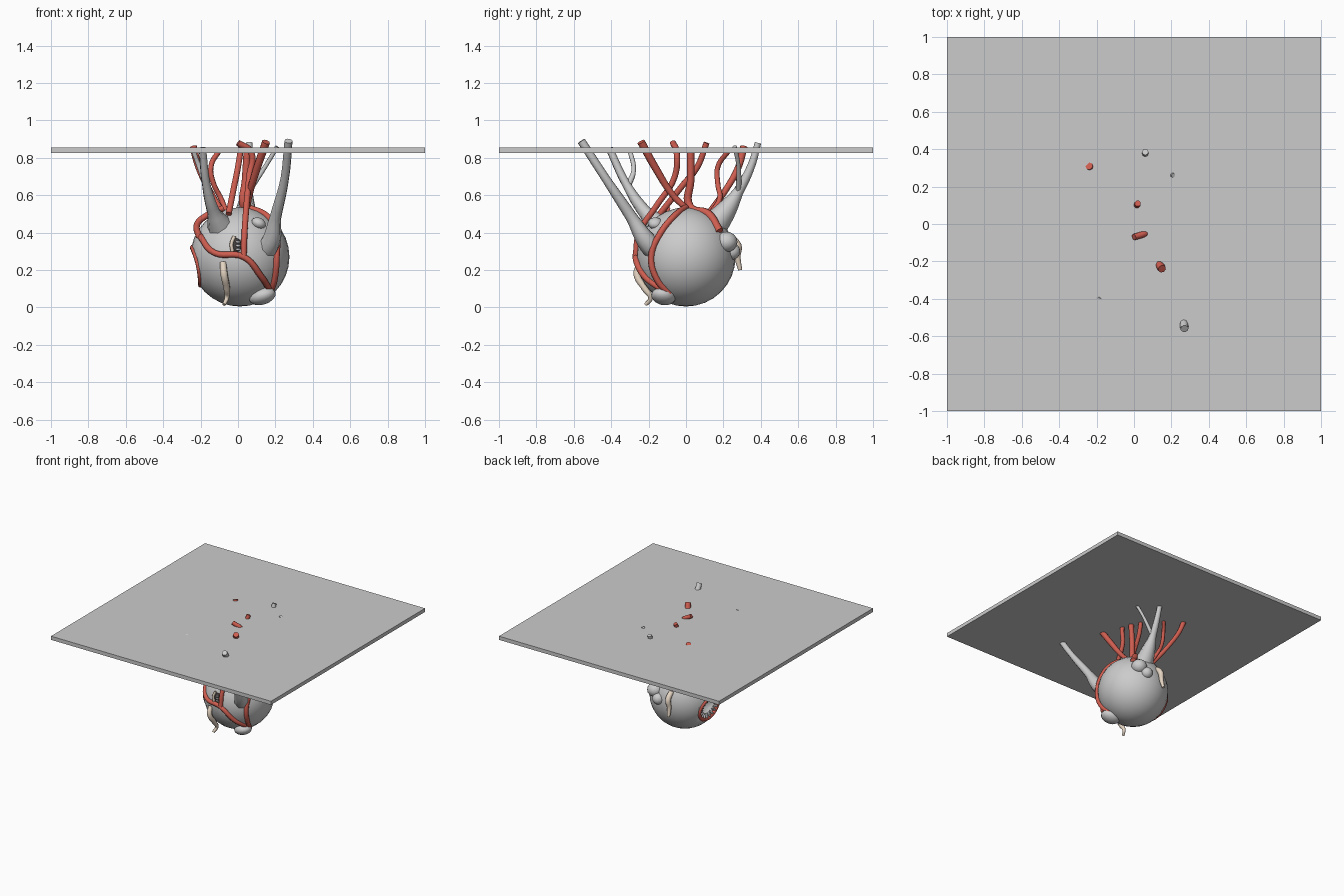
import bpy, math
from mathutils import Vector

C, R = Vector((0.01, 0, 0.27)), 0.265      # body centre and radius


def material(name, col):
    m = bpy.data.materials.new(name)
    m.diffuse_color = (*col, 1)
    return m


RED = material("vessel_red", (0.62, 0.11, 0.08))
CREAM = material("pale_skin", (0.78, 0.66, 0.54))
DARK = material("mouth_dark", (0.06, 0.05, 0.05))


def finish(ob, name, mat=None, smooth=True):
    ob.name = name
    if mat:
        ob.data.materials.append(mat)
    if smooth and ob.type == 'MESH':
        for p in ob.data.polygons:
            p.use_smooth = True
    return ob


def ball(name, loc, scale, mat=None, rot=(0, 0, 0), seg=16):
    bpy.ops.mesh.primitive_uv_sphere_add(segments=seg, ring_count=seg // 2, location=loc, rotation=rot)
    ob = bpy.context.object
    ob.scale = scale
    return finish(ob, name, mat)


def tube(name, pts, radii, mat=None, cyclic=False):
    """Smooth tube through pts, with one radius per point."""
    cu = bpy.data.curves.new(name, 'CURVE')
    cu.dimensions = '3D'
    cu.bevel_depth, cu.bevel_resolution, cu.resolution_u = 1, 2, 6
    cu.use_fill_caps = True
    sp = cu.splines.new('BEZIER')
    sp.bezier_points.add(len(pts) - 1)
    sp.use_cyclic_u = cyclic
    if not isinstance(radii, (list, tuple)):
        radii = [radii] * len(pts)
    for b, p, r in zip(sp.bezier_points, pts, radii):
        b.co, b.radius = p, r
        b.handle_left_type = b.handle_right_type = 'AUTO'
    ob = bpy.data.objects.new(name, cu)
    bpy.context.collection.objects.link(ob)
    return finish(ob, name, mat)


def on_body(x, y, z, lift=0.005):
    """Push a rough point onto the body surface."""
    return C + (Vector((x, y, z)) - C).normalized() * (R + lift)


# ceiling slab
bpy.ops.mesh.primitive_cube_add(size=1, location=(0, 0, 0.84))
bpy.context.object.scale = (2, 2, 0.03)
finish(bpy.context.object, "ceiling_slab", smooth=False)

# hanging body with a mouth hollowed out of the left side
body = ball("body", C, (R, R, R), seg=32)
cutter = ball("mouth_cutter", (-0.25, 0, 0.21), (0.12, 0.13, 0.10), DARK)
cutter.hide_render = True
cutter.hide_viewport = True
cut = body.modifiers.new("mouth", 'BOOLEAN')
cut.operation, cut.object, cut.solver = 'DIFFERENCE', cutter, 'EXACT'

# mouth: gum ring and teeth pointing inward
mouth = Vector((-0.2, 0, 0.21))
ring = []
N = 18
for i in range(N):
    a = 2 * math.pi * i / N
    ring.append(on_body(-0.22, 0.13 * math.cos(a), 0.21 + 0.105 * math.sin(a), -0.008))
tube("gums", ring, 0.015, RED, True)
for i, p in enumerate(ring):
    d = (mouth - p).normalized()
    bpy.ops.mesh.primitive_cone_add(vertices=6, radius1=0.014, radius2=0.005, depth=0.05,
                                    location=p + d * 0.025, rotation=d.to_track_quat('Z', 'Y').to_euler())
    finish(bpy.context.object, f"tooth_{i}")

# small front mouth with a pale lip and a few teeth
ball("small_mouth", (-0.01, -0.255, 0.33), (0.03, 0.015, 0.04), DARK)
tube("small_lip", [(-0.02, -0.262, 0.38), (-0.035, -0.27, 0.34), (-0.03, -0.268, 0.3)], 0.01, CREAM)
for i in range(3):
    ball(f"small_tooth_{i}", (0, -0.27, 0.31 + 0.02 * i), (0.014, 0.008, 0.007), seg=8)

# swollen lumps
ball("lump_low", (0.13, -0.12, 0.06), (0.075, 0.065, 0.045), rot=(0, -0.3, -0.4))
ball("lump_high", (0.11, -0.165, 0.45), (0.04, 0.04, 0.03), rot=(0, 0.4, 0))
ball("lump_back_a", (0.13, 0.215, 0.35), (0.06, 0.06, 0.055))
ball("lump_back_b", (0.08, 0.245, 0.30), (0.045, 0.045, 0.045))

# thick grey roots, flaring where they join the body
tube("root_right", [(0.27, -0.56, 0.89), (0.25, -0.43, 0.69), (0.2, -0.29, 0.48), (0.17, -0.2, 0.34), (0.1, -0.11, 0.26)],
     [0.022, 0.023, 0.032, 0.055, 0.06])
tube("root_left", [(-0.19, -0.41, 0.85), (-0.17, -0.32, 0.66), (-0.13, -0.22, 0.51), (-0.09, -0.13, 0.42), (-0.05, -0.06, 0.35)],
     [0.02, 0.023, 0.036, 0.075, 0.08])
tube("root_left_branch", [(-0.24, -0.3, 0.84), (-0.2, -0.28, 0.73), (-0.17, -0.31, 0.65)], [0.013, 0.013, 0.018])
tube("root_back", [(0.06, 0.385, 0.88), (0.06, 0.35, 0.76), (0.05, 0.28, 0.62), (0.04, 0.2, 0.5), (0.03, 0.11, 0.4)],
     [0.017, 0.021, 0.028, 0.06, 0.09])
tube("root_back_branch", [(0.21, 0.26, 0.86), (0.15, 0.28, 0.76), (0.05, 0.28, 0.61)], [0.012, 0.012, 0.016])

# red vessels running up to the ceiling
r = 0.017
tube("vessel_front", [(0.15, -0.24, 0.885), (0.1, -0.16, 0.74), (0.06, -0.07, 0.6), (0.05, 0, 0.53)],
     [0.022, 0.021, 0.018, r], RED)
tube("vessel_mid", [(0.0, -0.07, 0.88), (0.07, -0.05, 0.83), (0.06, -0.06, 0.7), (0.045, -0.16, 0.54), (0.035, -0.25, 0.4), (0.03, -0.27, 0.27)],
     r, RED)
tube("vessel_centre", [(0.05, 0.025, 0.84), (0.04, 0.025, 0.68), (0.03, 0.02, 0.54), on_body(0.08, 0.11, 0.49), on_body(0.15, 0.17, 0.4)],
     [0.02, 0.02, 0.022, 0.022, 0.022], RED)
tube("vessel_inner", [(0.02, 0.11, 0.88), (0.0, 0.06, 0.75), (-0.02, -0.02, 0.65), (-0.05, -0.14, 0.5)], r, RED)
tube("vessel_back_outer", [(-0.24, 0.31, 0.86), (-0.21, 0.28, 0.75), (-0.16, 0.22, 0.64), (-0.08, 0.12, 0.5)],
     [0.02, 0.018, r, r], RED)
tube("vessel_back_inner", [(-0.1, 0.23, 0.84), (-0.145, 0.17, 0.75), (-0.13, 0.17, 0.66), (-0.09, 0.18, 0.58), (-0.06, 0.13, 0.5)],
     0.014, RED)

# red vessels wrapping the body
tube("wrap_side", [on_body(*p) for p in ((0.05, 0, 0.54), (0.15, -0.06, 0.48), (0.2, -0.13, 0.4), (0.2, -0.18, 0.27),
                                         (0.2, -0.16, 0.15), (0.17, -0.09, 0.07))], r, RED)
tube("wrap_front", [on_body(*p) for p in ((-0.2, -0.12, 0.38), (-0.12, -0.23, 0.29), (0.03, -0.26, 0.27), (0.12, -0.22, 0.17),
                                          (0.18, -0.13, 0.08))], r, RED)
tube("wrap_left", [(-0.08, -0.1, 0.53), (-0.17, -0.13, 0.49), (-0.22, -0.12, 0.44), on_body(-0.2, -0.12, 0.37)], r, RED)

# pale limbs hanging from the body
tube("limb_front", [(-0.08, -0.24, 0.24), (-0.075, -0.262, 0.18), (-0.06, -0.22, 0.1), (-0.06, -0.19, 0.05), (-0.075, -0.215, 0.015)],
     [0.018, 0.02, 0.018, 0.013, 0.01], CREAM)
tube("limb_back", [(-0.03, 0.23, 0.38), (-0.03, 0.275, 0.33), (-0.04, 0.275, 0.27), (-0.045, 0.29, 0.2)],
     [0.02, 0.022, 0.017, 0.011], CREAM)
